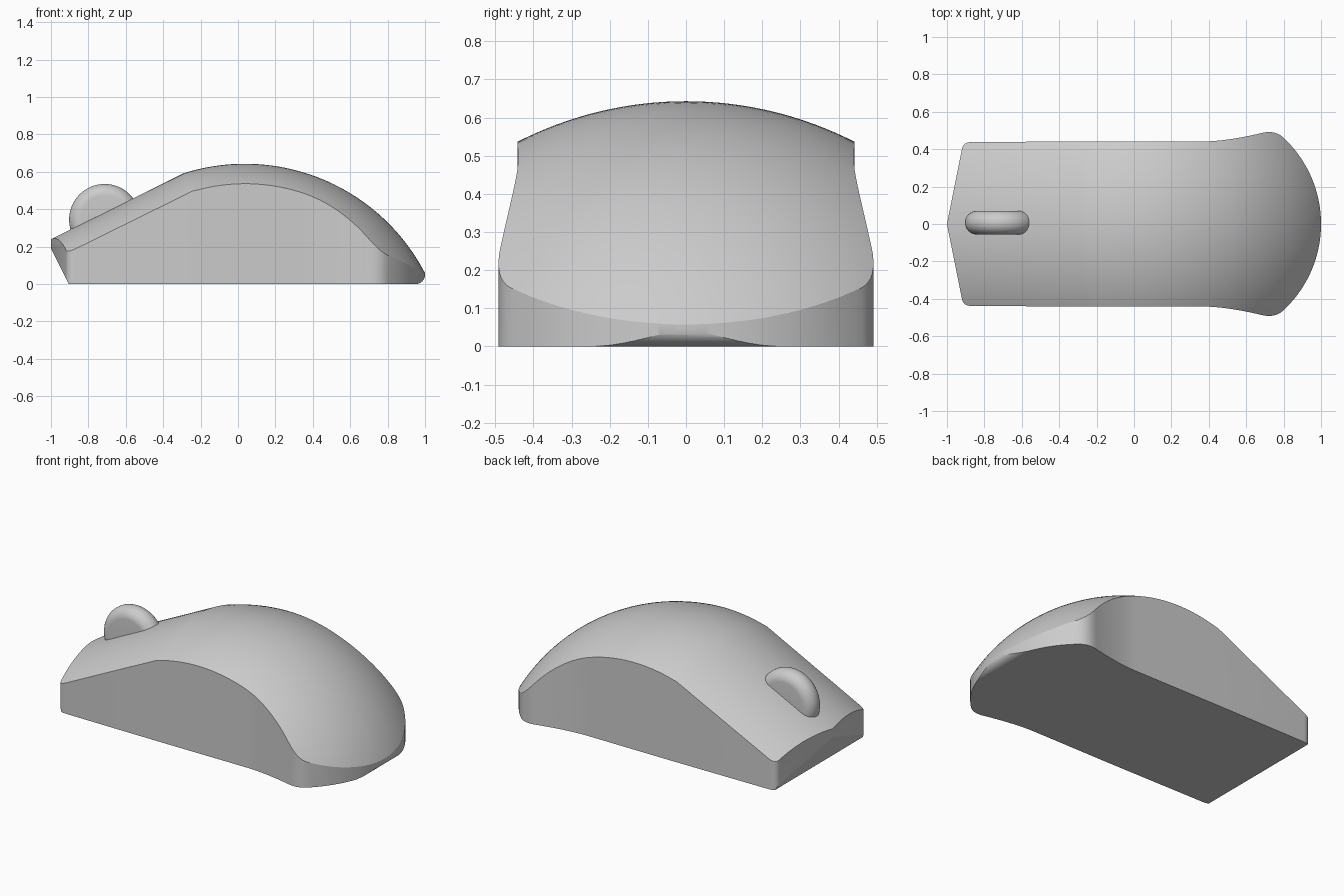
import bpy, bmesh, math

if "Cube" in bpy.data.objects:
    bpy.data.objects.remove(bpy.data.objects["Cube"])


def make_object(name, verts, faces):
    mesh = bpy.data.meshes.new(name)
    mesh.from_pydata(verts, [], faces)
    bm = bmesh.new()
    bm.from_mesh(mesh)
    bmesh.ops.recalc_face_normals(bm, faces=bm.faces[:])
    bm.to_mesh(mesh)
    bm.free()
    obj = bpy.data.objects.new(name, mesh)
    bpy.context.collection.objects.link(obj)
    return obj


def loft(name, rings):
    """Closed solid through matching closed rings, capped at both ends."""
    n = len(rings[0])
    verts = [v for r in rings for v in r]
    faces = [(k * n + i, k * n + (i + 1) % n, (k + 1) * n + (i + 1) % n, (k + 1) * n + i)
             for k in range(len(rings) - 1) for i in range(n)]
    faces += [tuple(range(n)), tuple(range(len(verts) - n, len(verts)))]
    return make_object(name, verts, faces)


def bezier(a, b, c, steps=8):
    pts = []
    for i in range(steps + 1):
        t = i / steps
        pts.append(tuple((1 - t) ** 2 * p + 2 * t * (1 - t) * q + t * t * r
                         for p, q, r in zip(a, b, c)))
    return pts


def intersect(obj, cutter):
    mod = obj.modifiers.new("trim", 'BOOLEAN')
    mod.operation = 'INTERSECT'
    mod.solver = 'EXACT'
    mod.object = cutter
    bpy.context.view_layer.objects.active = obj
    bpy.ops.object.modifier_apply(modifier=mod.name)
    bpy.data.objects.remove(cutter)


# Domed shell: a straight slope and an arc, with a crowned cross-section
CX, R, TOP, CROWN = 0.037, 1.085, 0.643, 0.97
CZ = TOP - R
KINK = -0.29
kink_z = CZ + math.sqrt(R * R - (KINK - CX) ** 2)
slope = math.atan2(kink_z - 0.24, KINK + 1)


def shell_ring(y):
    drop = CROWN - math.sqrt(CROWN ** 2 - y * y)
    ox, oz = drop * math.sin(slope), -drop * math.cos(slope)
    ring = [(-1.2 + ox, y, kink_z + (-1.2 - KINK) * math.tan(slope) + oz),
            (KINK + ox, y, kink_z + oz)]
    start = math.acos((KINK - CX) / R) - 0.04
    end = math.radians(15)
    for i in range(49):
        a = start + (end - start) * i / 48
        ring.append((CX + (R - drop) * math.cos(a), y, CZ + (R - drop) * math.sin(a)))
    return ring + [(0.8, y, -0.5), (-1.2, y, -0.5)]


body = loft("mouse_body", [shell_ring(-0.56 + 1.12 * i / 40) for i in range(41)])

# Plan outline: pointed front, straight sides, flared round rear
half = [(-1, 0)]
half += bezier((-0.919, 0.405), (-0.9125, 0.437), (-0.87, 0.438))
half += [(-0.2, 0.442)]
half += bezier((0.34, 0.441), (0.47, 0.438), (0.66, 0.481))
half += bezier((0.68, 0.486), (0.752, 0.505), (0.80, 0.461))
a0 = math.asin(0.445 / 0.63)
half += [(0.37 + 0.63 * math.cos(a0 * (1 - i / 20)), 0.63 * math.sin(a0 * (1 - i / 20)))
         for i in range(21)]
outline = half + [(x, -y) for x, y in half[-2:0:-1]]
intersect(body, loft("plan_cutter", [[(x, y, z) for x, y in outline] for z in (-0.2, 1)]))

# Side profile: undercut front, flat base, rounded rear heel
side = [(-1.1, 0.9), (-1.1, 0.39), (-0.905, 0)]
side += [(0.95 + 0.05 * math.sin(t), 0.05 - 0.05 * math.cos(t))
         for t in (math.pi / 2 * i / 8 for i in range(9))]
side += [(1.05, 0.1), (1.05, 0.9)]
intersect(body, loft("side_cutter", [[(x, y, z) for x, z in side] for y in (-0.7, 0.7)]))

# Scroll wheel with a rounded rim
bpy.ops.mesh.primitive_cylinder_add(vertices=64, radius=0.19, depth=0.126,
                                    location=(-0.713, 0.007, 0.345),
                                    rotation=(math.pi / 2, 0, 0))
wheel = bpy.context.object
wheel.name = "scroll_wheel"
bevel = wheel.modifiers.new("round_rim", 'BEVEL')
bevel.width = 0.062
bevel.segments = 10
bpy.ops.object.modifier_apply(modifier=bevel.name)

# Smooth curved faces, keep hard edges
bpy.ops.object.select_all(action='DESELECT')
for obj in (body, wheel):
    obj.select_set(True)
    bpy.context.view_layer.objects.active = obj
bpy.ops.object.shade_smooth_by_angle(angle=math.radians(25))
